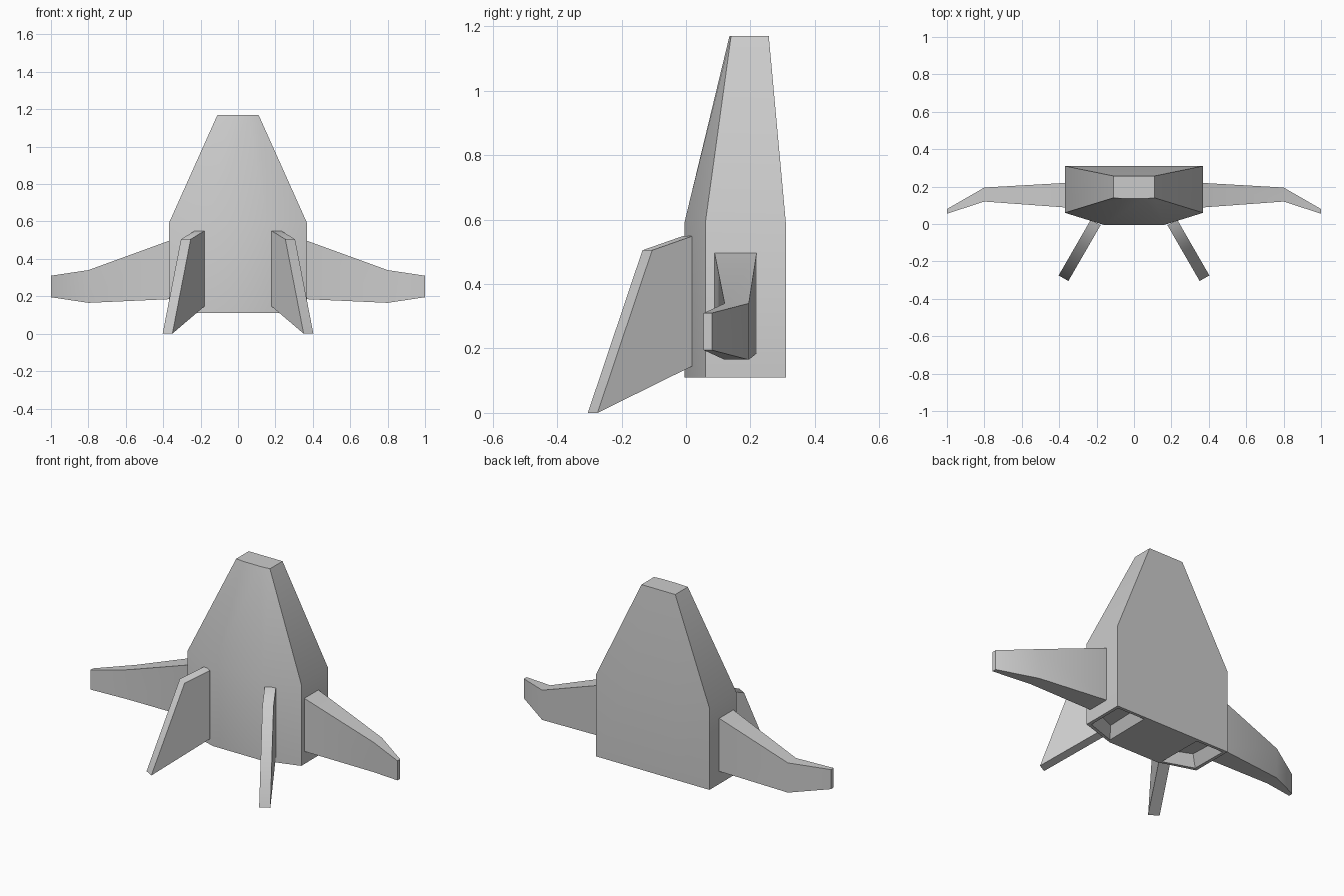
import bpy, bmesh

if "Cube" in bpy.data.objects:
    bpy.data.objects.remove(bpy.data.objects["Cube"])


def loft(name, rings, split_base=False):
    """Skin a list of matching cross-sections; optionally leave paired recesses in the base."""
    bm = bmesh.new()
    vs = [[bm.verts.new(p) for p in r] for r in rings]
    n = len(rings[0])
    for a, b in zip(vs, vs[1:]):
        for i in range(n):
            bm.faces.new((a[i], a[(i + 1) % n], b[(i + 1) % n], b[i]))
    bm.faces.new(vs[-1])
    if split_base:
        v = vs[0]
        bays = [bm.faces.new([v[i] for i in q]) for q in ((7, 0, 1, 2), (3, 4, 5, 6))]
        bm.faces.new([v[i] for i in (2, 3, 6, 7)])
    else:
        bm.faces.new(vs[0])
    bmesh.ops.recalc_face_normals(bm, faces=bm.faces)
    if split_base:
        # engine openings: thin rim, then a tapered recess
        bmesh.ops.inset_individual(bm, faces=bays, thickness=0.025)
        bmesh.ops.inset_individual(bm, faces=bays, thickness=0.045, depth=-0.06)
    me = bpy.data.meshes.new(name)
    bm.to_mesh(me)
    bm.free()
    ob = bpy.data.objects.new(name, me)
    bpy.context.collection.objects.link(ob)
    bpy.context.view_layer.objects.active = ob
    ob.select_set(True)
    bpy.ops.object.shade_smooth_by_angle(angle=1.0)
    ob.select_set(False)
    return ob


def hull_ring(z, wide, narrow, front, shoulder, back):
    half = [(wide, shoulder), (wide, back), (narrow, back)]
    other = [(-narrow, back), (-wide, back), (-wide, shoulder)]
    return [(x, y, z) for x, y in half + other + [(-narrow, front), (narrow, front)]]


# Hull: straight lower block and tapered nose
loft("hull", [
    hull_ring(0.11, 0.37, 0.16, -0.005, 0.06, 0.31),
    hull_ring(0.59, 0.37, 0.16, -0.005, 0.06, 0.31),
    hull_ring(1.17, 0.11, 0.05, 0.135, 0.14, 0.257),
], split_base=True)

# Wing stations: x, front y, back y, bottom z, top z
WING = [(0.36, 0.088, 0.22, 0.185, 0.5),
        (0.80, 0.12, 0.195, 0.165, 0.34),
        (1.00, 0.055, 0.08, 0.195, 0.31)]

# Fin outline: distance outwards from root, height
FIN = [(0, 0.55), (0.148, 0.505), (0.344, 0.0), (0, 0.147)]

for side, label in ((-1, "left"), (1, "right")):
    loft(label + "_wing", [
        [(side * x, y0, z0), (side * x, y1, z0), (side * x, y1, z1), (side * x, y0, z1)]
        for x, y0, y1, z0, z1 in WING])
    # Fin plate splayed 30 degrees outwards from the front
    loft(label + "_fin", [
        [(side * (0.205 + 0.5 * s + 0.866 * t), 0.008 - 0.866 * s + 0.5 * t, z) for s, z in FIN]
        for t in (-0.03, 0.03)])
